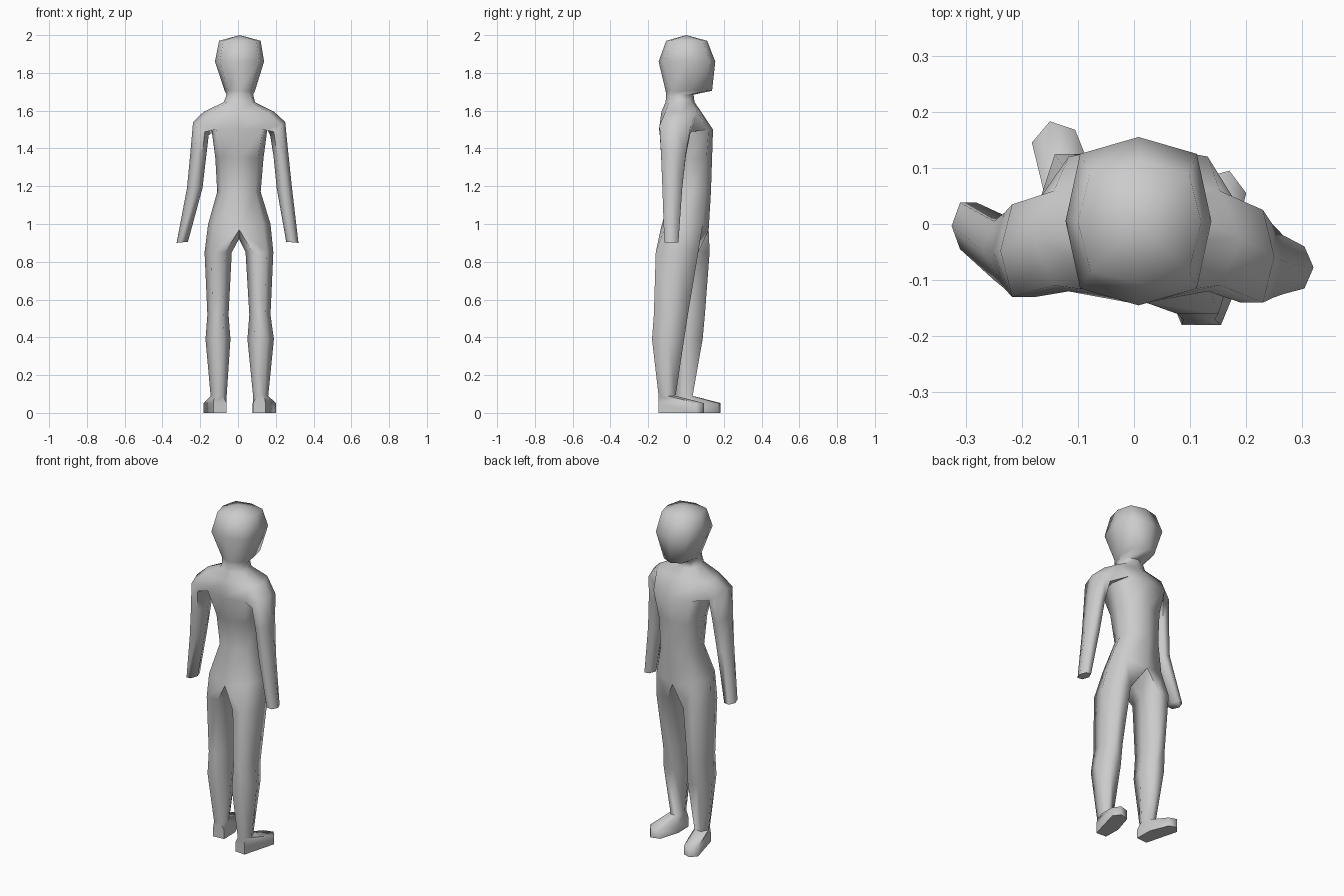
import bpy, bmesh
from math import cos, sin, radians

if "Cube" in bpy.data.objects:
    bpy.data.objects.remove(bpy.data.objects["Cube"])

bm = bmesh.new()


def oval(x0, x1, y0, y1, z, corner=0.76):
    """Eight-sided horizontal ring, starting at +x, counter-clockwise."""
    cx, cy, rx, ry = (x0 + x1) / 2, (y0 + y1) / 2, (x1 - x0) / 2, (y1 - y0) / 2
    c = corner
    unit = [(1, 0), (c, c), (0, 1), (-c, c), (-1, 0), (-c, -c), (0, -1), (c, -c)]
    return [bm.verts.new((cx + rx * u, cy + ry * v, z)) for u, v in unit]


def hexagon(inner, outer, y0, y1, z, start, tilt=0):
    """Six-sided limb ring; angle 0 is the outer side of the limb."""
    cx, cy, rx, ry = (inner + outer) / 2, (y0 + y1) / 2, (outer - inner) / 2, (y1 - y0) / 1.732
    ring = []
    for k in range(6):
        a = radians(start + 60 * k)
        ring.append(bm.verts.new((cx + rx * cos(a), cy + ry * sin(a), z + tilt * cos(a))))
    return ring


def bridge(a, b, skip=()):
    n = len(a)
    for i in range(n):
        if i not in skip:
            j = (i + 1) % n
            bm.faces.new((a[i], a[j], b[j], b[i]))


def limb(rings):
    for a, b in zip(rings, rings[1:]):
        bridge(a, b)
    bm.faces.new(rings[-1])


# torso, neck and head
body = [oval(*r) for r in [
    (-.158, .172, -.135, .12, 1.0),      # hips
    (-.11, .12, -.08, .132, 1.17),       # waist
    (-.12, .135, -.105, .138, 1.35),     # ribs
    (-.14, .155, -.143, .143, 1.50, .84),  # armpits
    (-.18, .19, -.13, .08, 1.595, .8),   # shoulders
    (-.075, .09, -.108, .045, 1.645),    # neck
    (-.06, .08, -.105, .04, 1.685),
    (-.07, .09, -.108, .138, 1.705),     # jaw
    (-.122, .138, -.145, .155, 1.86, .8),
    (-.1, .12, -.105, .112, 1.97, .8)]]
for i, (a, b) in enumerate(zip(body, body[1:])):
    bridge(a, b, (0, 7, 3, 4) if i == 3 else ())   # openings for the arms
crown = bm.verts.new((.01, 0, 2))
for i in range(8):
    bm.faces.new((body[-1][i], body[-1][(i + 1) % 8], crown))

# hip centre line dips towards the crotch
hips = body[0]
hips[2].co.z = hips[6].co.z = .97
crotch = bm.verts.new((.005, -.005, .92))

# legs and feet
legs = {
    1: [(.04, .187, -.16, .065, .85), (.06, .172, -.17, .01, .52),
        (.05, .19, -.18, -.01, .39), (.08, .16, -.145, -.055, .09)],
    -1: [(-.033, -.177, -.095, .125, .85), (-.05, -.162, -.085, .1, .52),
         (-.04, -.172, -.09, .088, .39), (-.06, -.145, -.05, .035, .09)]}
soles = {
    1: [(.08, -.14), (.145, -.145), (.2, .055), (.17, .095), (.115, .08), (.078, -.04)],
    -1: [(-.06, -.045), (-.13, -.05), (-.182, .145), (-.15, .183), (-.105, .168), (-.062, .06)]}
for side, spec in legs.items():
    order = (6, 7, 0, 1, 2) if side == 1 else (6, 5, 4, 3, 2)
    rings = [[hips[k] for k in order] + [crotch]]
    rings += [hexagon(*r, -120) for r in spec]
    for z in (.052, 0):
        rings.append([bm.verts.new((x, y, z)) for x, y in soles[side]])
    limb(rings)

# arms
arms = {
    1: [(.17, .25, -.14, .025, 1.505, .035), (.188, .266, -.132, .0, 1.37, .01),
        (.205, .286, -.125, -.02, 1.19, 0), (.255, .32, -.115, -.04, .903, -.003)],
    -1: [(-.155, -.238, -.13, .035, 1.505, .035), (-.168, -.252, -.115, .02, 1.37, .01),
         (-.188, -.27, -.1, .005, 1.19, 0), (-.265, -.325, -.045, .038, .903, -.003)]}
low, high = body[3], body[4]
for side, spec in arms.items():
    ks = (7, 0, 1) if side == 1 else (5, 4, 3)
    rings = [[high[k] for k in ks] + [low[k] for k in reversed(ks)]]
    rings += [hexagon(*r[:5], -60, r[5]) for r in spec]
    limb(rings)

bmesh.ops.recalc_face_normals(bm, faces=bm.faces)
mesh = bpy.data.meshes.new("human_figure")
bm.to_mesh(mesh)
bm.free()
figure = bpy.data.objects.new("human_figure", mesh)
bpy.context.collection.objects.link(figure)
bpy.context.view_layer.objects.active = figure
figure.select_set(True)
bpy.ops.object.shade_smooth_by_angle(angle=radians(75))
